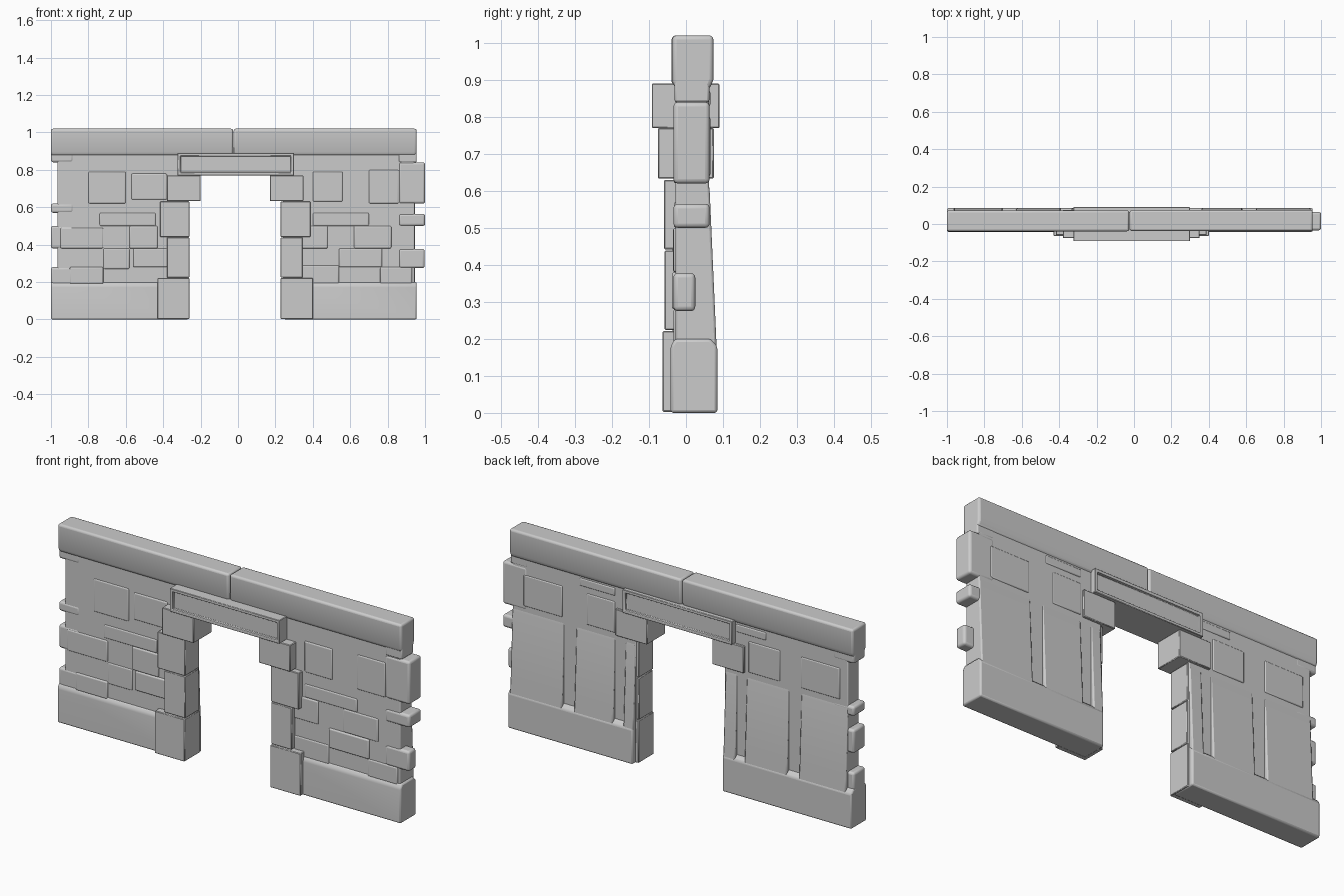
import bpy, bmesh

def finish(name, bm, bevel, segs=2):
    bmesh.ops.recalc_face_normals(bm, faces=bm.faces)
    me = bpy.data.meshes.new(name)
    bm.to_mesh(me)
    bm.free()
    ob = bpy.data.objects.new(name, me)
    bpy.context.collection.objects.link(ob)
    if bevel:
        m = ob.modifiers.new("bevel", 'BEVEL')
        m.width, m.segments, m.limit_method = bevel, segs, 'ANGLE'
    bpy.ops.object.select_all(action='DESELECT')
    ob.select_set(True)
    bpy.context.view_layer.objects.active = ob
    bpy.ops.object.shade_smooth_by_angle(angle=0.6)
    return ob

def extrude_x(name, profile, x0, x1, bevel=0.0, segs=2):
    """Extrude a closed (y, z) profile along x."""
    bm = bmesh.new()
    a = [bm.verts.new((x0, y, z)) for y, z in profile]
    b = [bm.verts.new((x1, y, z)) for y, z in profile]
    n = len(a)
    bm.faces.new(a)
    bm.faces.new(b[::-1])
    for i in range(n):
        j = (i + 1) % n
        bm.faces.new((a[i], b[i], b[j], a[j]))
    return finish(name, bm, bevel, segs)

def box(name, x, y, z, bevel=0.004, segs=2):
    p = [(y[0], z[0]), (y[1], z[0]), (y[1], z[1]), (y[0], z[1])]
    return extrude_x(name, p, x[0], x[1], bevel, segs)

# Wall core: two piers and the strip over the doorway
for side, x in (("left", (-0.965, -0.265)), ("right", (0.24, 0.945))):
    box("wall_core_" + side, x, (-0.029, 0.062), (0.1, 0.92), 0.006)
box("wall_core_over_door", (-0.3, 0.28), (-0.029, 0.062), (0.775, 0.92), 0)

# Plinth with chamfered top edges
plinth = [(-0.042, 0.0), (0.085, 0.0), (0.085, 0.18), (0.066, 0.2),
          (-0.03, 0.2), (-0.042, 0.18)]
for side, x in (("left", (-1.0, -0.265)), ("right", (0.245, 0.955))):
    extrude_x("plinth_" + side, plinth, x[0], x[1], 0.008)

# Coping with rounded edges, split near the middle
cap = [(-0.03, 0.875), (0.062, 0.875), (0.072, 0.9), (0.072, 1.02),
       (-0.039, 1.02), (-0.039, 0.895)]
extrude_x("coping_left", cap, -1.0, -0.026, 0.011, 3)
extrude_x("coping_right", [(y + 0.002, z) for y, z in cap], -0.023, 0.955, 0.011, 3)

# Interlocking ends: full courses at left, tongues at right
for z in ((0.84, 0.9), (0.57, 0.62), (0.38, 0.5), (0.17, 0.28)):
    box("end_course_left", (-1.0, -0.88), (-0.031, 0.063), z, 0.012, 3)
for z, yb, xe in (((0.62, 0.84), 0.064, 1.0), ((0.5, 0.565), 0.064, 1.0),
                  ((0.275, 0.378), 0.025, 0.998)):
    box("end_tongue_right", (0.86, xe), (-0.034, yb), z, 0.012, 3)
box("end_course_right", (0.86, 0.955), (-0.031, 0.063), (0.84, 0.9), 0.006)

# Slightly raised stones on the front: x0, x1, z0, z1, front y
front = [(-0.95, -0.72, 0.38, 0.49, -0.034), (-0.58, -0.43, 0.38, 0.5, -0.036),
         (-0.72, -0.58, 0.27, 0.38, -0.033), (-0.56, -0.36, 0.28, 0.38, -0.038),
         (-0.9, -0.72, 0.19, 0.28, -0.036), (-0.74, -0.44, 0.5, 0.57, -0.033),
         (-0.8, -0.6, 0.62, 0.79, -0.033), (-0.57, -0.38, 0.64, 0.78, -0.034),
         (0.33, 0.48, 0.38, 0.5, -0.035), (0.62, 0.82, 0.38, 0.5, -0.034),
         (0.54, 0.77, 0.28, 0.38, -0.038), (0.34, 0.54, 0.19, 0.29, -0.033),
         (0.76, 0.93, 0.19, 0.28, -0.034), (0.4, 0.7, 0.5, 0.57, -0.033),
         (0.4, 0.56, 0.63, 0.79, -0.034), (0.7, 0.86, 0.62, 0.8, -0.033)]
for x0, x1, z0, z1, y in front:
    box("front_stone", (x0, x1), (y, 0.0), (z0, z1), 0.007, 3)

# Shallow stones on the upper back
for x0, x1, z0, z1 in ((-0.92, -0.7, 0.64, 0.8), (-0.58, -0.4, 0.64, 0.8),
                       (0.36, 0.52, 0.64, 0.8), (0.66, 0.88, 0.64, 0.8),
                       (-0.5, -0.33, 0.83, 0.87), (0.36, 0.56, 0.83, 0.87)):
    box("back_stone", (x0, x1), (0.03, 0.066), (z0, z1), 0.005)

# Flared lower back, divided by narrow grooves
flare = [(0.04, 0.17), (0.083, 0.17), (0.08, 0.24), (0.064, 0.6), (0.06, 0.62), (0.04, 0.62)]
for x0, x1 in ((-0.965, -0.7), (-0.63, -0.39), (-0.335, -0.268),
               (0.245, 0.3), (0.36, 0.58), (0.65, 0.945)):
    extrude_x("back_flare", flare, x0, x1, 0.006)

# Door jamb stones: x outer/inner for each side, z range, y range
courses = [((-0.43, -0.26), (0.228, 0.4), (0.003, 0.221), (-0.064, 0.06)),
           ((-0.38, -0.26), (0.228, 0.345), (0.224, 0.439), (-0.058, 0.055)),
           ((-0.417, -0.26), (0.228, 0.387), (0.442, 0.63), (-0.06, 0.058)),
           ((-0.38, -0.2), (0.17, 0.35), (0.633, 0.77), (-0.076, 0.075))]
for left, right, z, y in courses:
    box("jamb_stone_left", left, y, z, 0.003, 1)
    box("jamb_stone_right", right, y, z, 0.003, 1)

# Lintel with a recessed panel on front and back
bm = bmesh.new()
bmesh.ops.create_cube(bm, size=1)
for v in bm.verts:
    v.co = (-0.0125 + v.co.x * 0.623, -0.001 + v.co.y * 0.182, 0.83 + v.co.z * 0.12)
for f in [f for f in bm.faces if abs(f.normal.y) > 0.9]:
    d = f.normal.copy()
    bmesh.ops.inset_region(bm, faces=[f], thickness=0.021)
    bmesh.ops.inset_region(bm, faces=[f], thickness=0.004)
    for v in f.verts:
        v.co -= d * 0.012
finish("lintel", bm, 0.002, 1)
